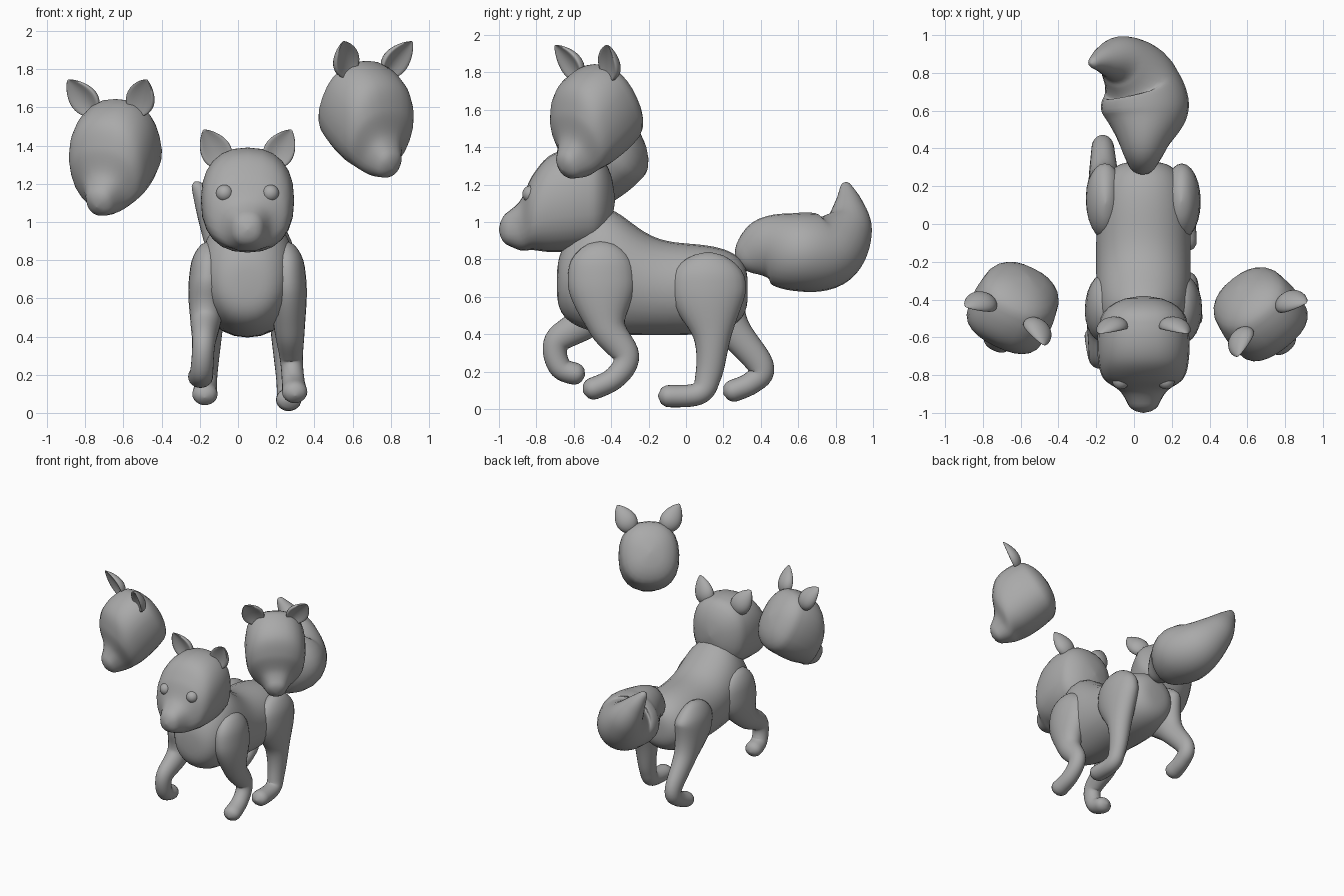
import bpy, bmesh
from math import sin, cos, pi, exp, radians, copysign, sqrt
from mathutils import Vector, Matrix

default_cube = bpy.data.objects.get("Cube")
if default_cube:
    bpy.data.objects.remove(default_cube)

# One plain material for the whole figure
TONE = (.4, .4, .4, 1)
gray = bpy.data.materials.new("soft_gray")
gray.use_nodes = True
gray.diffuse_color = TONE
gray.node_tree.nodes["Principled BSDF"].inputs["Base Color"].default_value = TONE

SIDES = 24
STEPS = 8
MIDDLE = .05
FORWARD_AXIS = Vector((0, 1, 0))
UP_AXIS = Vector((0, 0, 1))


def finish(name, bm, matrix):
    """Turn a bmesh into a smooth gray object."""
    bmesh.ops.recalc_face_normals(bm, faces=bm.faces)
    bm.transform(matrix)
    mesh = bpy.data.meshes.new(name)
    bm.to_mesh(mesh)
    bm.free()
    mesh.materials.append(gray)
    mesh.polygons.foreach_set("use_smooth", [True] * len(mesh.polygons))
    part = bpy.data.objects.new(name, mesh)
    bpy.context.collection.objects.link(part)


def spline(controls):
    """Pass a smooth curve through sections of position and radii."""
    controls = [Vector(c) for c in controls]
    padded = controls[:1] + controls + controls[-1:]
    result = []
    for before, start, end, after in zip(padded, padded[1:], padded[2:], padded[3:]):
        leave, arrive = (end - before) / 2, (after - start) / 2
        for step in range(STEPS):
            t = step / STEPS
            ease = t * t * (3 - 2 * t)
            result.append(start.lerp(end, ease)
                          + leave * t * (1 - t) ** 2 - arrive * t * t * (1 - t))
    return result + controls[-1:]


def rounded_ends(sections, start_cap, end_cap):
    """Shrink the radii towards both ends so that the ends become domes."""
    lengths = [(b.xyz - a.xyz).length for a, b in zip(sections, sections[1:])]
    total, travelled = sum(lengths), 0
    for section, length in zip(sections, lengths + [0]):
        for distance, cap in ((travelled, start_cap), (total - travelled, end_cap)):
            inside = max(0, 1 - distance / cap)
            factor = max(.05, sqrt(max(0, 1 - inside * inside)))
            section[3] *= factor
            section[4] *= factor
        travelled += length
    return sections


def loft(name, sections, axis=None, power=1, dent=0, matrix=Matrix()):
    """Skin oval rings (x, y, z, half width, half depth) along a path."""
    bm = bmesh.new()
    rings = []
    last = len(sections) - 1
    for i, section in enumerate(sections):
        centre, (width, depth) = section.xyz, section[3:]
        ahead, behind = sections[min(i + 1, last)], sections[max(i - 1, 0)]
        tangent = axis or (ahead.xyz - behind.xyz).normalized()
        across = (Vector((1, 0, 0)) - tangent * tangent.x).normalized()
        outward = tangent.cross(across)
        ring = []
        for k in range(SIDES):
            angle = 2 * pi * k / SIDES
            c, s = (copysign(abs(q) ** power, q) for q in (cos(angle), sin(angle)))
            if s < 0:
                s += dent * s * s
            ring.append(bm.verts.new(centre + across * width * c + outward * depth * s))
        rings.append(ring)
    for lower, upper in zip(rings, rings[1:]):
        for k in range(SIDES):
            bm.faces.new((lower[k - 1], lower[k], upper[k], upper[k - 1]))
    bm.faces.new(rings[0])
    bm.faces.new(rings[-1])
    finish(name, bm, matrix)


# Torso: a blunt barrel whose top swells into the neck
def torso_section(t):
    y = t * .51 - .18
    swell = .1 * exp(-((y + .46) / .22) ** 2)
    blunt = max(.05, (1 - abs(t) ** 3.5) ** .3)
    return Vector((MIDDLE, y, .64 + swell, .25 * blunt, (.245 + swell) * blunt))


COUNT = 40
loft("torso", [torso_section(-cos(pi * i / COUNT)) for i in range(COUNT + 1)],
     axis=FORWARD_AXIS, power=.95)

# Tail: a full brush curling up and sideways
TAIL = [(.04, .27, .78, .05, .05), (.05, .42, .85, .13, .17), (.06, .6, .84, .23, .21),
        (.03, .76, .85, .2, .2), (-.06, .86, .96, .14, .14),
        (-.15, .87, 1.09, .08, .08), (-.23, .85, 1.21, .02, .02)]
loft("tail", rounded_ends(spline(TAIL), .05, .02))

# Legs: all share the same taper from thigh to paw
SHANK_RADII = [(.08, .1), (.06, .07), (.06, .06), (.07, .06)]


def make_leg(name, side, splay, thigh, path):
    radii = [(.08, thigh * .8), (.1, thigh)] + SHANK_RADII
    controls = []
    for i, ((y, z), pair) in enumerate(zip(path, radii)):
        x = MIDDLE + side * (.2 + splay * i / len(path))
        controls.append((x, y, z, *pair))
    loft(name, rounded_ends(spline(controls), .14, .06))


make_leg("front_left_leg", 1, .06, .18, [
    (-.45, .9), (-.45, .66), (-.42, .44), (-.32, .28), (-.39, .16), (-.55, .09)])
make_leg("front_right_leg", -1, .06, .18, [
    (-.43, .9), (-.45, .66), (-.53, .48), (-.69, .36), (-.67, .22), (-.54, .18)])
make_leg("hind_left_leg", 1, .02, .2, [
    (.12, .84), (.12, .62), (.14, .38), (.12, .18), (.06, .08), (-.15, .07)])
make_leg("hind_right_leg", -1, .03, .2, [
    (.11, .84), (.13, .65), (.24, .44), (.4, .23), (.35, .14), (.2, .08)])

# Head profile around its own centre, nose forward: y, z, half width, half height
HEAD = [(.24, 0, .2, .23), (.05, 0, .24, .27), (-.1, -.02, .24, .26),
        (-.2, -.07, .21, .2), (-.27, -.14, .12, .13), (-.38, -.16, .06, .06)]


# Ears: blunt leaves, hollow at the front and bent slightly forward
def ear_section(t):
    width = .08 * max(.05, sin(pi * t ** .8) ** .7)
    return Vector((0, -t * t * .04, t * .23 - .03, width, width * .7))


def make_head(name, location, turn, nod, size):
    place = (Matrix.Translation(location) @ Matrix.Rotation(radians(turn), 4, 'Z')
             @ Matrix.Rotation(radians(nod), 4, 'X'))
    profile = spline([(0, *section) for section in HEAD])
    loft(name, rounded_ends(profile, .12, .04), axis=FORWARD_AXIS, power=.85,
         matrix=place @ Matrix.Scale(size, 4))
    for side, label in ((1, "left"), (-1, "right")):
        pose = (place @ Matrix.Translation((side * .13, .08, .19))
                @ Matrix.Rotation(radians(nod * -.6), 4, 'X')
                @ Matrix.Rotation(radians(side * 30), 4, 'Y'))
        loft(f"{name}_{label}_ear", [ear_section(i / SIDES) for i in range(SIDES + 1)],
             axis=UP_AXIS, dent=1.1, matrix=pose)


make_head("main_head", (MIDDLE, -.62, 1.12), 0, 0, 1)
make_head("left_floating_head", (.67, -.48, 1.58), 38, 30, .92)
make_head("right_floating_head", (-.64, -.45, 1.38), -26, 30, .92)

# Eyes on the main head
for side, label in ((1, "left"), (-1, "right")):
    bm = bmesh.new()
    bmesh.ops.create_uvsphere(bm, u_segments=SIDES, v_segments=SIDES, radius=.045)
    finish(f"{label}_eye", bm, Matrix.Translation((MIDDLE + side * .12, -.83, 1.15)))
